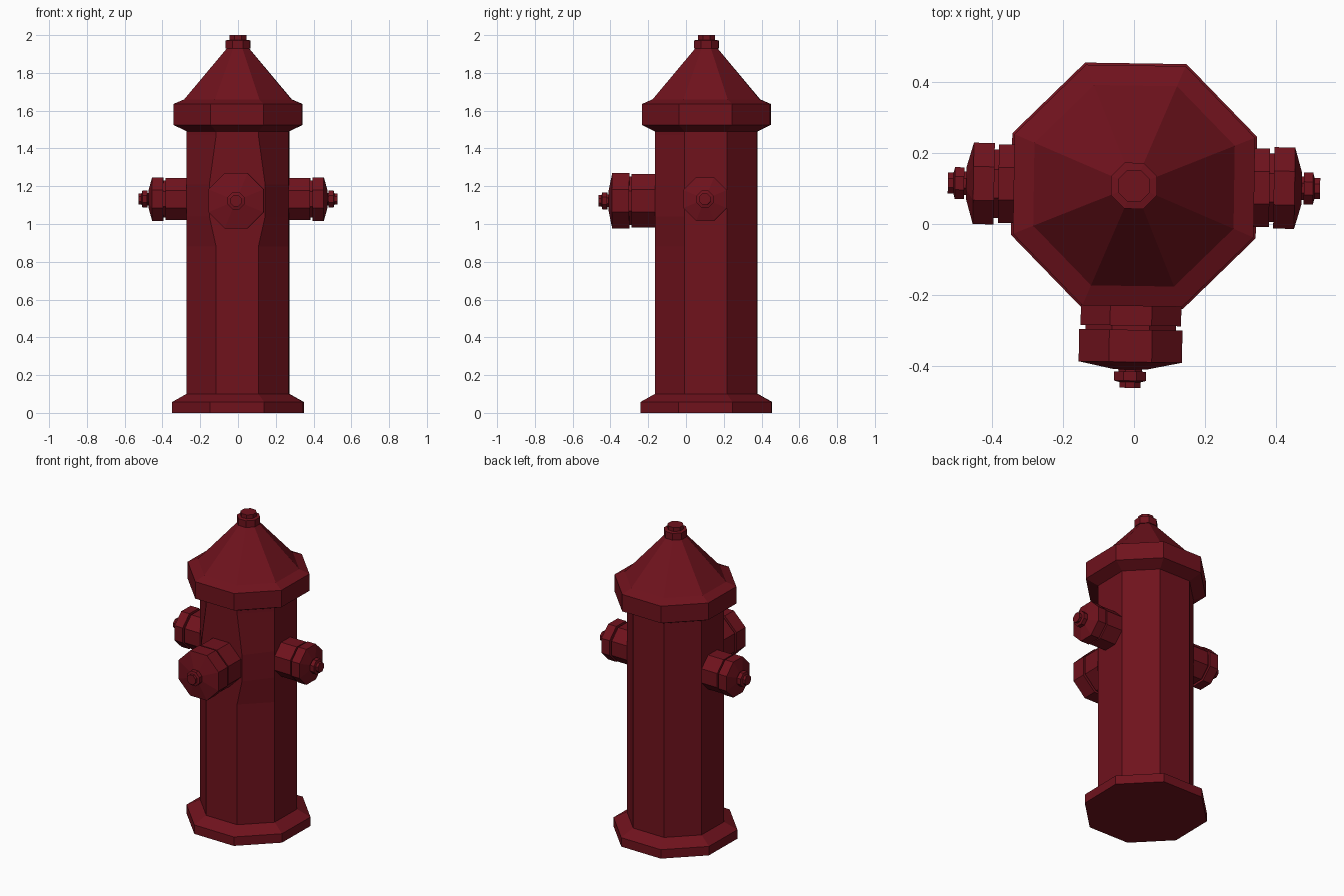
import bpy, bmesh, math
from mathutils import Matrix, Vector

if "Cube" in bpy.data.objects:
    bpy.data.objects.remove(bpy.data.objects["Cube"])

SIDES = 8
red = bpy.data.materials.new("dark_red")
red.diffuse_color = (0.16, 0.006, 0.012, 1)
red.use_nodes = True
red.node_tree.nodes["Principled BSDF"].inputs["Base Color"].default_value = red.diffuse_color


def lathe(name, profile, matrix):
    """Octagonal solid from (apothem, height) pairs, flats facing the axes."""
    bm = bmesh.new()
    rings = []
    for apothem, h in profile:
        r = apothem / math.cos(math.pi / SIDES)
        angles = [(i + 0.5) * 2 * math.pi / SIDES for i in range(SIDES)]
        rings.append([bm.verts.new((r * math.cos(a), r * math.sin(a), h)) for a in angles])
    for low, high in zip(rings, rings[1:]):
        for i in range(SIDES):
            j = (i + 1) % SIDES
            bm.faces.new((low[i], low[j], high[j], high[i]))
    bm.faces.new(rings[0][::-1])
    bm.faces.new(rings[-1])
    mesh = bpy.data.meshes.new(name)
    bm.to_mesh(mesh)
    bm.free()
    mesh.materials.append(red)
    obj = bpy.data.objects.new(name, mesh)
    obj.matrix_world = matrix
    bpy.context.collection.objects.link(obj)
    return obj


# Upright parts share one axis with a slight twist
upright = Matrix.Translation((0, 0.108, 0)) @ Matrix.Rotation(-0.015, 4, 'Z')
lathe("base_flange", [(0.346, 0), (0.346, 0.058), (0.272, 0.1)], upright)
lathe("bonnet", [(0.27, 1.49), (0.34, 1.525), (0.34, 1.635), (0.283, 1.66),
                 (0.05, 1.94)], upright)
lathe("top_nut", [(0.065, 1.928), (0.065, 1.972), (0.045, 1.975), (0.045, 2.0)], upright)

# Barrel, with its front corners spread out to meet the wide front outlet
barrel = lathe("barrel", [(0.27, z) for z in (0.09, 0.88, 1.04, 1.21, 1.47, 1.5)], upright)
for v in barrel.data.vertices:
    if v.co.y < -0.2 and 1.0 < v.co.z < 1.3:
        v.co.x *= 1.32


def outlet(prefix, origin, direction, r, neck, cap, taper):
    """Neck, groove, cap with shallow cone, and nut along a direction."""
    d = Vector(direction).normalized()
    up = Vector((0, 0, 1))
    rot = Matrix((up.cross(d), d.cross(up.cross(d)), d)).transposed().to_4x4()
    m = Matrix.Translation(origin) @ rot
    n = 0.045
    lathe(prefix + "_outlet", [(r - 0.004, 0.2), (r - 0.004, neck), (r - 0.018, neck),
                               (r - 0.018, neck + 0.012), (r, neck + 0.012),
                               (r, cap), (n, taper)], m)
    lathe(prefix + "_nut", [(n - 0.012, taper - 0.005), (n - 0.012, taper + 0.006),
                            (n, taper + 0.006), (n, taper + 0.032),
                            (n - 0.015, taper + 0.036), (n - 0.015, taper + 0.052)], m)


outlet("front", (-0.003, 0.108, 1.123), (-0.015, -1, 0), 0.146, 0.395, 0.498, 0.519)
for prefix, sx, y in (("left", -1, 0.108), ("right", 1, 0.108)):
    outlet(prefix, (0, y, 1.132), (sx, -0.015 * sx, 0), 0.115, 0.383, 0.454, 0.474)
